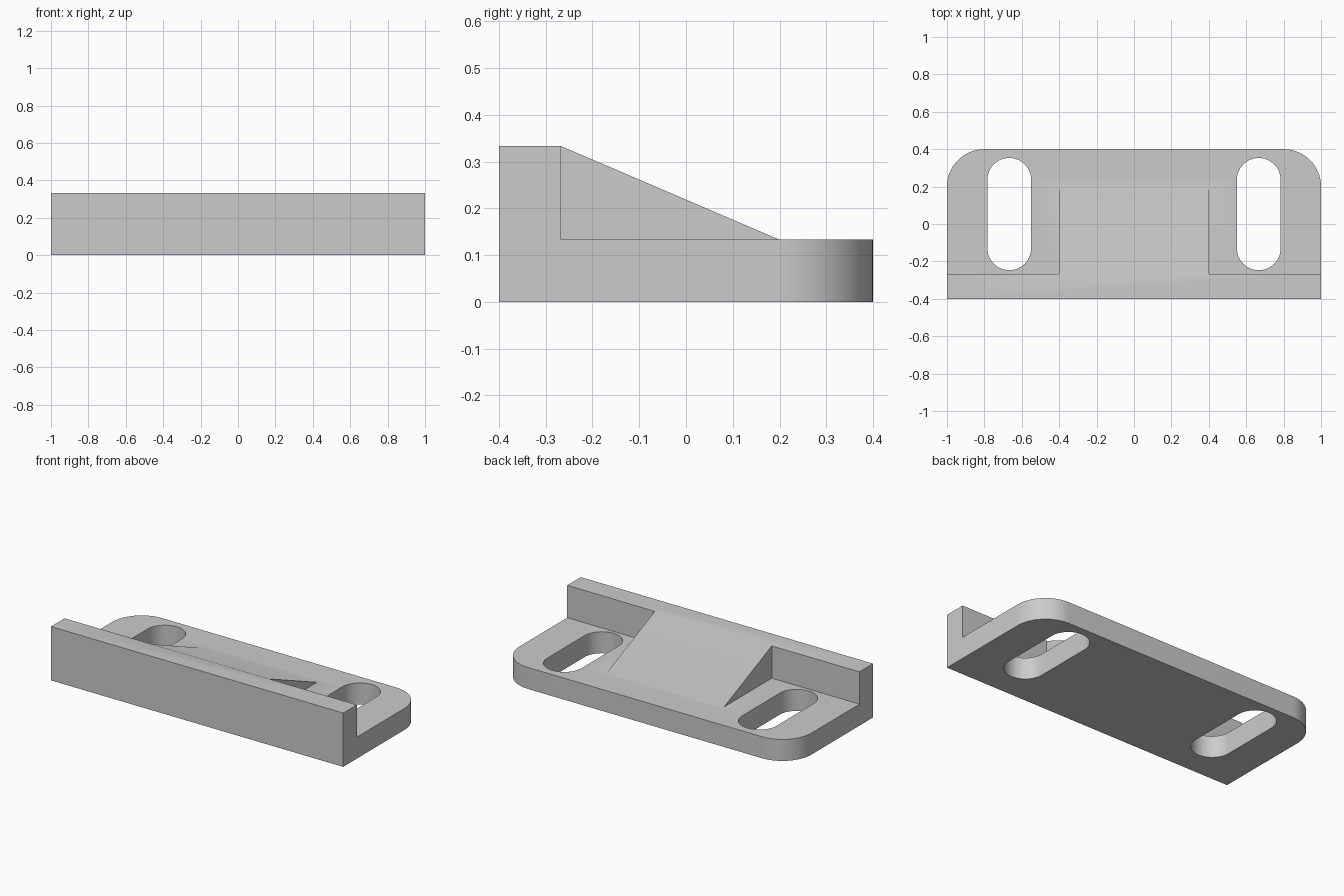
import bpy
import bmesh
from math import radians, sin, cos
from mathutils import Vector

cube = bpy.data.objects.get("Cube")
if cube:
    bpy.data.objects.remove(cube, do_unlink=True)

BACK, FRONT = 0.4, -0.4          # depth limits
WALL_Y, RAMP_END = -0.267, 0.2   # rear of the wall, foot of the ramp
PLATE_Z, TOP_Z = 0.133, 0.333    # plate and wall heights
RAMP_X = 0.4                     # half width of the ramp

grey = bpy.data.materials.new("light grey")
grey.use_nodes = True
grey.diffuse_color = (0.6, 0.6, 0.6, 1)
grey.node_tree.nodes["Principled BSDF"].inputs["Base Color"].default_value = grey.diffuse_color


def arc(cx, cy, r, start, end, steps):
    angles = [radians(start + (end - start) * i / steps) for i in range(steps + 1)]
    return [(cx + r * cos(a), cy + r * sin(a)) for a in angles]


def prism(name, points, direction):
    """Extrude a closed 3D outline along a direction."""
    bm = bmesh.new()
    face = bm.faces.new([bm.verts.new(p) for p in points])
    extruded = bmesh.ops.extrude_face_region(bm, geom=[face])["geom"]
    verts = [v for v in extruded if isinstance(v, bmesh.types.BMVert)]
    bmesh.ops.translate(bm, verts=verts, vec=Vector(direction))
    bmesh.ops.recalc_face_normals(bm, faces=bm.faces)
    mesh = bpy.data.meshes.new(name)
    bm.to_mesh(mesh)
    bm.free()
    mesh.materials.append(grey)
    obj = bpy.data.objects.new(name, mesh)
    bpy.context.collection.objects.link(obj)
    return obj


def cut(body, cutter):
    cutter.hide_render = True
    mod = body.modifiers.new("cut", "BOOLEAN")
    mod.operation = "DIFFERENCE"
    mod.solver = "EXACT"
    mod.object = cutter
    bpy.context.view_layer.objects.active = body
    bpy.ops.object.modifier_apply(modifier=mod.name)
    bpy.data.objects.remove(cutter, do_unlink=True)


# Full-height block with two rounded rear corners
outline = [(-1, FRONT), (1, FRONT)]
outline += arc(0.8, 0.2, 0.2, 0, 90, 16) + arc(-0.8, 0.2, 0.2, 90, 180, 16)
body = prism("slotted_bracket", [(x, y, 0) for x, y in outline], (0, 0, TOP_Z))

# Slope behind the wall, running down to the plate
slope = [(WALL_Y, TOP_Z), (RAMP_END, PLATE_Z), (0.6, PLATE_Z), (0.6, 0.6), (WALL_Y, 0.6)]
cut(body, prism("slope_cutter", [(-1.2, y, z) for y, z in slope], (2.4, 0, 0)))

for side in (-1, 1):
    # Pocket beside the ramp
    pocket = [(RAMP_X, WALL_Y), (1.2, WALL_Y), (1.2, RAMP_END), (RAMP_X, RAMP_END)]
    cut(body, prism("pocket_cutter", [(side * x, y, PLATE_Z) for x, y in pocket], (0, 0, 0.4)))
    # Rounded mounting slot
    r = 0.117
    slot = arc(0.667, 0.236, r, 0, 180, 24) + arc(0.667, -0.13, r, 180, 360, 24)
    cut(body, prism("slot_cutter", [(side * x, y, -0.1) for x, y in slot], (0, 0, 0.6)))

# Merge stray points and smooth the rounded sides
bm = bmesh.new()
bm.from_mesh(body.data)
bmesh.ops.remove_doubles(bm, verts=bm.verts, dist=0.0001)
bm.to_mesh(body.data)
bm.free()
bpy.ops.object.select_all(action="DESELECT")
body.select_set(True)
bpy.context.view_layer.objects.active = body
bpy.ops.object.shade_smooth_by_angle(angle=radians(30))
